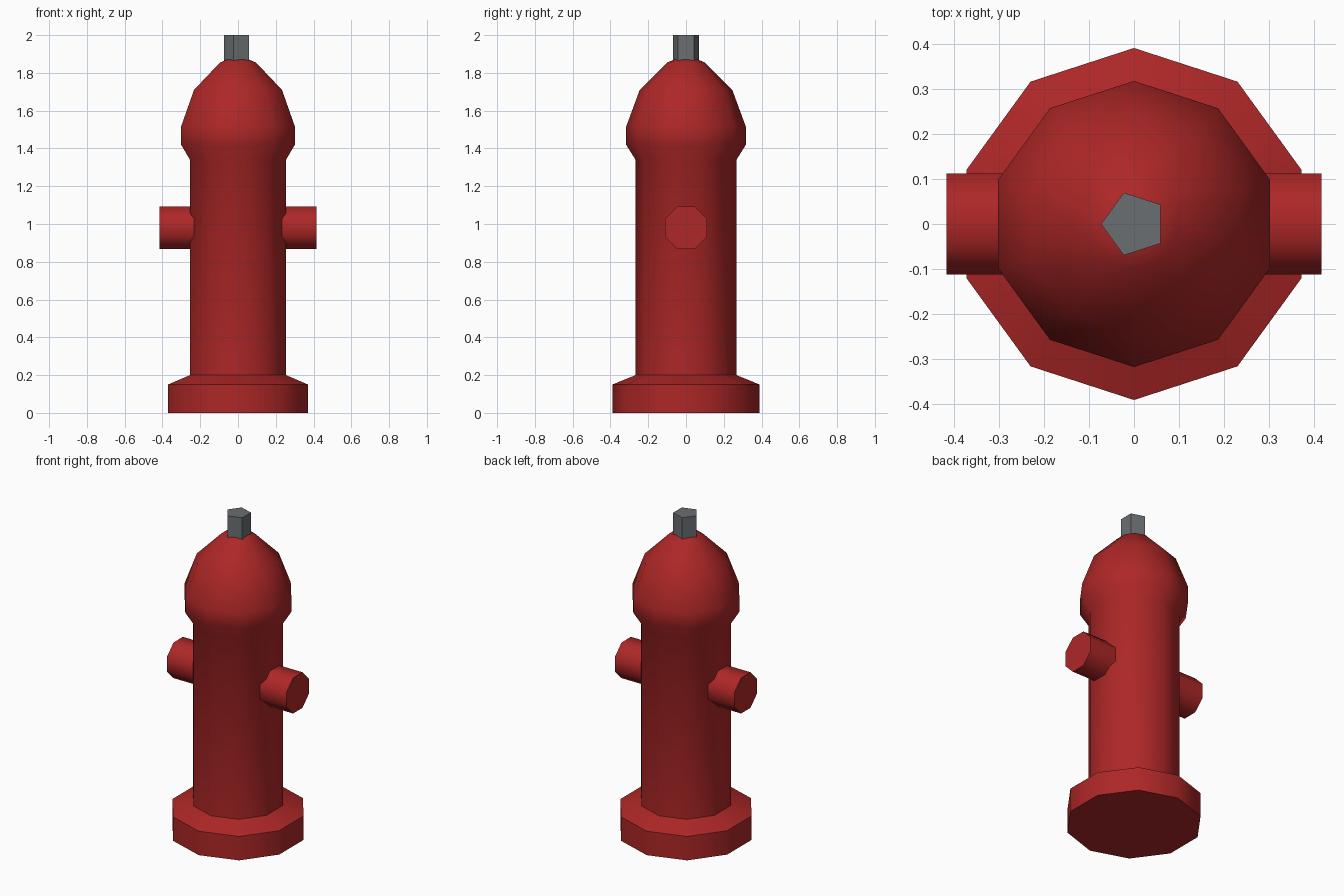
import bpy
import bmesh
import math
from mathutils import Matrix

cube = bpy.data.objects.get("Cube")
if cube:
    bpy.data.objects.remove(cube, do_unlink=True)


def make_material(name, rgb):
    mat = bpy.data.materials.new(name)
    mat.use_nodes = True
    mat.diffuse_color = (*rgb, 1)
    bsdf = next(n for n in mat.node_tree.nodes if n.type == "BSDF_PRINCIPLED")
    bsdf.inputs["Base Color"].default_value = (*rgb, 1)
    return mat


def lathe(name, profile, sides, start, mat, matrix=Matrix()):
    """Solid of revolution from (radius, height) points, capped at both ends."""
    bm = bmesh.new()
    rings = []
    for radius, z in profile:
        angles = [start + math.tau * i / sides for i in range(sides)]
        rings.append([bm.verts.new((radius * math.cos(a), radius * math.sin(a), z))
                      for a in angles])
    for low, high in zip(rings, rings[1:]):
        for i in range(sides):
            j = (i + 1) % sides
            bm.faces.new((low[i], low[j], high[j], high[i]))
    bm.faces.new(rings[0][::-1])
    bm.faces.new(rings[-1])
    bm.transform(matrix)
    bmesh.ops.recalc_face_normals(bm, faces=bm.faces)
    mesh = bpy.data.meshes.new(name)
    bm.to_mesh(mesh)
    bm.free()
    mesh.materials.append(mat)
    obj = bpy.data.objects.new(name, mesh)
    bpy.context.collection.objects.link(obj)
    bpy.ops.object.select_all(action="DESELECT")
    obj.select_set(True)
    bpy.context.view_layer.objects.active = obj
    bpy.ops.object.shade_smooth_by_angle(angle=math.radians(50))
    return obj


red = make_material("red paint", (0.42, 0.02, 0.02))
grey = make_material("grey metal", (0.147, 0.158, 0.165))

# Ten-sided barrel with foot flange, flared collar and domed bonnet
body = [(0.39, 0), (0.39, 0.15), (0.267, 0.2), (0.267, 1.34), (0.317, 1.42),
        (0.317, 1.515), (0.245, 1.71), (0.1, 1.855), (0.05, 1.875)]
lathe("hydrant_body", body, 10, math.pi / 2, red)

# Octagonal side outlets
for name, side in (("left_outlet", 1), ("right_outlet", -1)):
    place = Matrix.Translation((0, 0, 0.98)) @ Matrix.Rotation(side * math.pi / 2, 4, "Y")
    lathe(name, [(0.121, 0.15), (0.121, 0.415)], 8, math.pi / 8, red, place)

# Five-sided operating nut on top
lathe("top_nut", [(0.073, 1.8), (0.073, 2)], 5, math.pi, grey)
